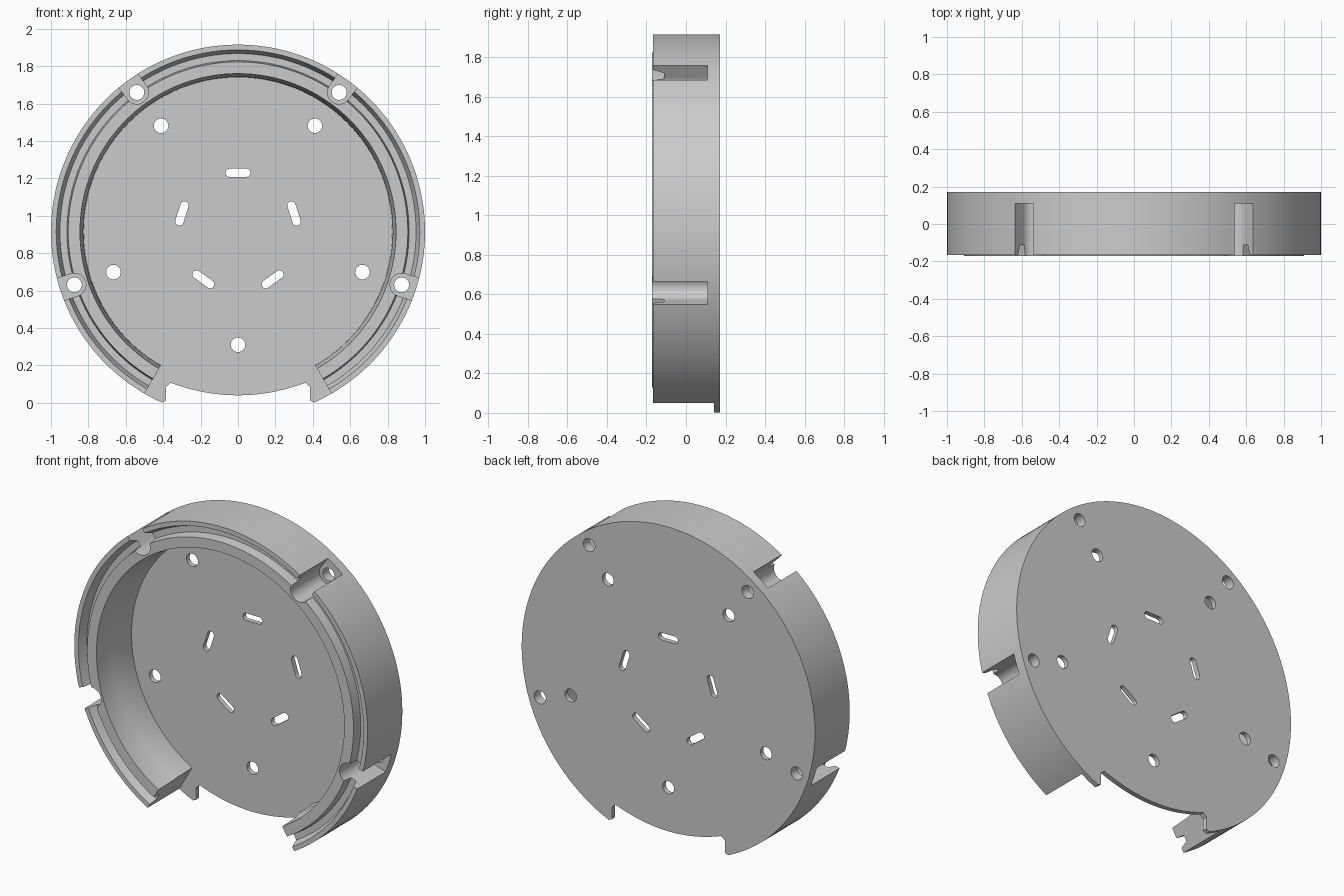
import bpy, bmesh
from math import cos, sin, radians, pi

if "Cube" in bpy.data.objects:
    bpy.data.objects.remove(bpy.data.objects["Cube"], do_unlink=True)

CZ = 0.915                       # height of the disc centre
BACK, FLOOR, RIM, LIP = 0.172, 0.142, -0.166, -0.172

grey = bpy.data.materials.new("plain grey")
grey.use_nodes = True
color = (0.6, 0.6, 0.6, 1)
grey.diffuse_color = color
grey.node_tree.nodes["Principled BSDF"].inputs["Base Color"].default_value = color


def make_object(name, bm):
    bmesh.ops.recalc_face_normals(bm, faces=bm.faces)
    mesh = bpy.data.meshes.new(name)
    bm.to_mesh(mesh)
    bm.free()
    mesh.materials.append(grey)
    obj = bpy.data.objects.new(name, mesh)
    bpy.context.collection.objects.link(obj)
    return obj


def prisms(name, outlines, y0, y1):
    """Extrude outlines, drawn around the disc centre, from y0 to y1."""
    bm = bmesh.new()
    for outline in outlines:
        face = bm.faces.new([bm.verts.new((x, y0, z + CZ)) for x, z in outline])
        new = bmesh.ops.extrude_face_region(bm, geom=[face])["geom"]
        moved = [v for v in new if isinstance(v, bmesh.types.BMVert)]
        bmesh.ops.translate(bm, verts=moved, vec=(0, y1 - y0, 0))
    return make_object(name, bm)


def polar(r, deg):
    return r * cos(radians(deg)), r * sin(radians(deg))


def arc(cx, cz, r, start, end, n):
    pts = [polar(r, start + (end - start) * i / n) for i in range(n + 1)]
    return [(cx + x, cz + z) for x, z in pts]


def circle(r_pos, deg, r):
    return arc(*polar(r_pos, deg), r, 0, 345, 23)


def stadium(r_pos, deg, half, r):
    """Rounded slot lying along the tangent."""
    x, z = polar(r_pos, deg)
    dx, dz = polar(half, deg + 90)
    return (arc(x + dx, z + dz, r, deg, deg + 180, 10)
            + arc(x - dx, z - dz, r, deg + 180, deg + 360, 10))


def channel(deg):
    """Round-ended channel that opens through the outer wall."""
    w = 0.062
    x, z = polar(0.92, deg)
    ox, oz = polar(0.2, deg)
    sx, sz = polar(w, deg + 90)
    return (arc(x, z, w, deg + 90, deg + 270, 16)
            + [(x + ox - sx, z + oz - sz), (x + ox + sx, z + oz + sz)])


# Back plate with the shallow recess along its lower edge
left_tip = [(-0.385, 0.012 - CZ), (-0.385, 0.085 - CZ), (-0.36, 0.107 - CZ)]
right_tip = [(-x, z) for x, z in reversed(left_tip)]
recess = [(0.36 * t / 10, 0.04 - CZ + 0.067 * (t / 10) ** 2) for t in range(-9, 10)]
rim_arc = [polar(1, a) for a in (-66, -63)] + arc(0, 0, 1, -60, 240, 120) + \
          [polar(1, a) for a in (243, 246)]
back_plate = prisms("back_plate", [rim_arc + left_tip + recess + right_tip], FLOOR, BACK)

# Wall: grooved section swept round 300 degrees
section = [(1, FLOOR), (1, RIM), (0.972, RIM), (0.952, -0.112), (0.915, -0.112),
           (0.908, LIP), (0.845, LIP), (0.838, -0.03), (0.828, 0), (0.825, FLOOR)]
bm = bmesh.new()
rings = []
for i in range(121):
    a = -60 + 2.5 * i
    ring = []
    for r, y in section:
        x, z = polar(r, a)
        ring.append(bm.verts.new((x, y, z + CZ)))
    rings.append(ring)
n = len(section)
for a, b in zip(rings, rings[1:]):
    for k in range(n):
        bm.faces.new((a[k], a[(k + 1) % n], b[(k + 1) % n], b[k]))
bm.faces.new(rings[0])
bm.faces.new(rings[-1])
outer_wall = make_object("outer_wall", bm)

# Cutters: screw channels, screw holes, plate holes and vent slots
screw_angles = (-18, 54, 126, 198)
channels = prisms("channel_cutter", [channel(a) for a in screw_angles], -0.3, 0.11)
holes = prisms("hole_cutter",
               [circle(0.92, a, 0.04) for a in screw_angles]
               + [circle(0.7, a, 0.039) for a in screw_angles]
               + [circle(0.605, -90, 0.039)]
               + [stadium(0.315, 90 + 72 * k, 0.045, 0.022) for k in range(5)],
               0.05, 0.3)


def cut(obj, cutter):
    mod = obj.modifiers.new("cut", 'BOOLEAN')
    mod.operation = 'DIFFERENCE'
    mod.solver = 'EXACT'
    mod.object = cutter
    bpy.context.view_layer.objects.active = obj
    bpy.ops.object.modifier_apply(modifier=mod.name)


cut(outer_wall, channels)
cut(outer_wall, holes)
cut(back_plate, holes)
for cutter in (channels, holes):
    bpy.data.objects.remove(cutter, do_unlink=True)

# Smooth the curved walls, keep the edges crisp
for obj in (back_plate, outer_wall):
    bpy.ops.object.select_all(action='DESELECT')
    obj.select_set(True)
    bpy.context.view_layer.objects.active = obj
    bpy.ops.object.shade_smooth_by_angle(angle=radians(25))
